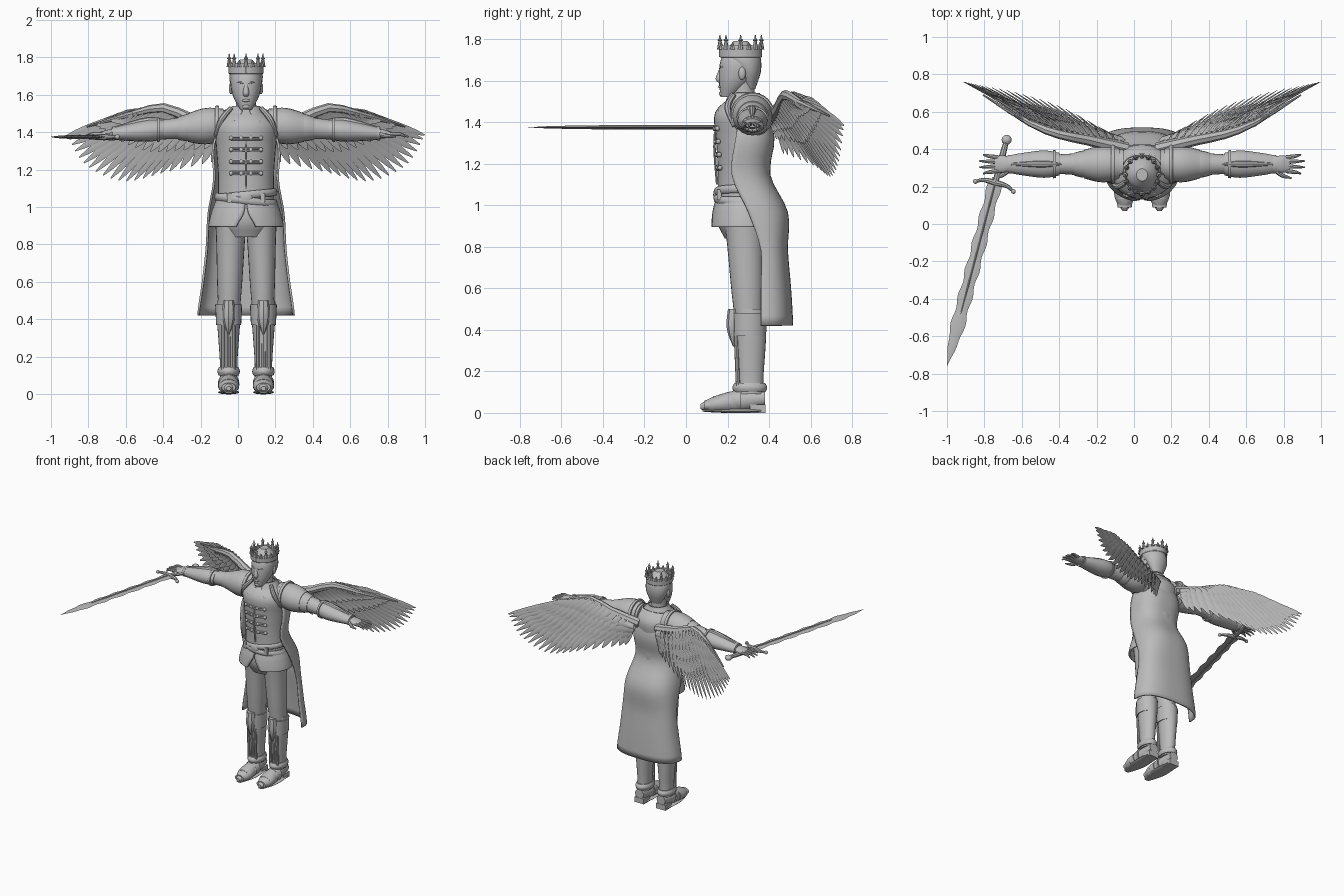
import bpy, bmesh
from math import sin, cos, pi, radians, copysign
from mathutils import Vector, Matrix

if "Cube" in bpy.data.objects:
    bpy.data.objects.remove(bpy.data.objects["Cube"])

# Shared placement of the figure
AXIS_X, BODY_Y, HEAD_Y, LEG_X = 0.043, 0.28, 0.263, 0.093
UP = Vector((0, 0, 1))

grey = bpy.data.materials.new("stone_grey")
grey.use_nodes = True
grey.diffuse_color = (0.5, 0.5, 0.5, 1)
grey.node_tree.nodes["Principled BSDF"].inputs["Base Color"].default_value = grey.diffuse_color


def emit(name, bm, pair=False, thickness=0):
    """Turn a bmesh into one object, or into a mirrored left and right pair."""
    bmesh.ops.recalc_face_normals(bm, faces=bm.faces)
    for side in (1, -1) if pair else (1,):
        mesh = bpy.data.meshes.new(name)
        bm.to_mesh(mesh)
        mesh.transform(Matrix.Translation((AXIS_X, 0, 0)) @ Matrix.Diagonal((side, 1, 1, 1)))
        if side < 0:
            mesh.flip_normals()
        mesh.materials.append(grey)
        mesh.shade_smooth()
        mesh.set_sharp_from_angle(angle=radians(40))
        prefix = ("left_" if side > 0 else "right_") if pair else ""
        ob = bpy.data.objects.new(prefix + name, mesh)
        bpy.context.collection.objects.link(ob)
        if thickness:
            solid = ob.modifiers.new("thickness", "SOLIDIFY")
            solid.thickness, solid.offset = thickness, 0
    bm.free()


def part(name, builder, *args, pair=False, thickness=0, **options):
    bm = bmesh.new()
    builder(bm, *args, **options)
    emit(name, bm, pair, thickness)


def curve(keys, t):
    """Smooth curve through evenly spaced numbers or vectors."""
    last = len(keys) - 1
    i = min(int(t * last), last - 1)
    f = t * last - i
    a, b, c, d = keys[max(i - 1, 0)], keys[i], keys[i + 1], keys[min(i + 2, last)]
    return b + ((c - a) + ((a * 2 - b * 5 + c * 4 - d) + ((b - c) * 3 + d - a) * f) * f) * f * 0.5


def skin(bm, rings, closed=True, caps=True, loop=False):
    rows = [[bm.verts.new(p) for p in ring] for ring in rings]
    count = len(rows[0])
    for a, b in zip(rows, rows[1:] + rows[:1] if loop else rows[1:]):
        for i in range(count if closed else count - 1):
            j = (i + 1) % count
            bm.faces.new((a[i], a[j], b[j], b[i]))
    if caps:
        bm.faces.new(rows[0])
        bm.faces.new(rows[-1])


def limb(bm, keys, radii, flat=(1, 1), sides=24, steps=12, level=True):
    """Round body along a curve; level sections stay square to the main axis."""
    keys = [Vector(k) for k in keys]
    main = keys[-1] - keys[0]
    dominant = max(range(3), key=lambda i: abs(main[i]))
    rings = []
    for s in range(steps + 1):
        t = s / steps
        along = Vector([float(i == dominant) for i in range(3)])
        if not level:
            along = (curve(keys, min(t + 0.01, 1)) - curve(keys, max(t - 0.01, 0))).normalized()
        u = along.cross(Vector((0, 1, 0)) if dominant == 2 else UP).normalized()
        v = along.cross(u) * curve(flat, t)
        angles = [2 * pi * k / sides for k in range(sides)]
        rings.append([curve(keys, t) + (u * cos(a) + v * sin(a)) * curve(radii, t) for a in angles])
    skin(bm, rings)


def cord(bm, keys, *radii):
    limb(bm, keys, radii if len(radii) > 1 else radii * 2, sides=8, steps=8, level=False)


def ring(bm, centre, width, depth, size, tilt=0):
    """Level hoop, optionally tilted sideways."""
    hoop = []
    for i in range(40):
        c, s = cos(pi * i / 20), sin(pi * i / 20)
        hoop.append([])
        for k in range(8):
            out, rise = size * cos(pi * k / 4) / 2, size * sin(pi * k / 4)
            hoop[-1].append(Vector(centre) + Vector(((width + out) * c, (depth + out) * s, tilt * c + rise)))
    skin(bm, hoop, caps=False, loop=True)


def sheet(bm, top, bottom, centres, widths, depths, gaps, power=1, steps=24):
    """Open wrap round the body, with an opening at the front given in degrees."""
    rows = []
    for s in range(steps + 1):
        t = s / steps
        gap = curve(gaps, t)
        rows.append([])
        for i in range(steps * 2 + 1):
            a = radians(gap + (180 - gap) * i / steps)
            x, y = [copysign(abs(q) ** power, q) for q in (sin(a), -cos(a))]
            rows[-1].append((x * curve(widths, t), curve(centres, t) + y * curve(depths, t), top + (bottom - top) * t))
    skin(bm, rows, closed=False, caps=False)


def ball(bm, centre, *size):
    size = size if len(size) == 3 else size * 3
    bmesh.ops.create_uvsphere(bm, u_segments=12, v_segments=8, radius=1,
                              matrix=Matrix.Translation(centre) @ Matrix.Diagonal((*size, 1)))


def box(bm, centre, *size):
    bmesh.ops.create_cube(bm, size=1, matrix=Matrix.Translation(centre) @ Matrix.Diagonal((*size, 1)))


def leaf(bm, root, tip, normal, width, thickness, steps=8, twist=0, bow=0):
    """Flat blade with a diamond section; width is a rule along its length."""
    side = (tip - root).cross(normal).normalized()
    rise = side.cross(tip - root).normalized()
    side, rise = side * cos(twist) + rise * sin(twist), rise * cos(twist) - side * sin(twist)
    rings = []
    for s in range(steps + 1):
        t = s / steps
        centre = root.lerp(tip, t) + rise * bow * sin(pi * t)
        across, over = side * width(t), rise * thickness * min(1, width(t) / width(0.5) + 0.1)
        rings.append([centre + across, centre + over, centre - across, centre - over])
    skin(bm, rings)


def column(x, y, low, high):
    return [(x, y, low), (x, y, high)]


def arm(x, forward=0, lift=0):
    """Point on the arm line, which sinks slightly towards the hand."""
    return Vector((x, 0.32 - forward, 1.45 - 0.08 * x + lift))


# Head, face and hair
part("neck", limb, column(0, 0.275, 1.45, 1.6), (0.075, 0.056, 0.055))
part("head", limb, [(0, 0.2, 1.52), (0, 0.24, 1.6), (0, HEAD_Y, 1.7), (0, HEAD_Y, 1.78)],
     (0.03, 0.072, 0.082, 0.035), flat=(1.1, 1.15, 1.2))
part("hair", limb, [(0, 0.31, 1.56), (0, 0.3, 1.64), (0, 0.27, 1.72), (0, HEAD_Y, 1.79)],
     (0.04, 0.08, 0.086, 0.03), flat=(0.6, 0.75, 1, 1.1))
part("nose", limb, [(0, 0.165, 1.59), (0, 0.163, 1.61), (0, 0.17, 1.66)], (0.01, 0.017, 0.009), flat=(1, 1.2, 1))
bm = bmesh.new()
ball(bm, (0, 0.165, 1.57), 0.023, 0.01, 0.008)
ball(bm, (0, 0.175, 1.537), 0.022, 0.016, 0.014)
emit("lips_and_chin", bm)
bm = bmesh.new()
ball(bm, (0.032, 0.18, 1.645), 0.015, 0.01, 0.007)
ball(bm, (0.08, 0.27, 1.635), 0.012, 0.018, 0.032)
cord(bm, [(0.01, 0.166, 1.66), (0.035, 0.17, 1.667), (0.06, 0.2, 1.66)], 0.006, 0.003)
emit("eye_brow_and_ear", bm, pair=True)

# Crown: rimmed band with tall and short points
part("crown_band", sheet, 1.765, 1.715, (HEAD_Y, HEAD_Y), (0.09, 0.09), (0.1, 0.1), (0, 0), thickness=0.008)
bm = bmesh.new()
for z in (1.72, 1.76):
    ring(bm, (0, HEAD_Y, z), 0.09, 0.1, 0.008)
for i in range(16):
    x, y = 0.09 * cos(pi * i / 8), HEAD_Y + 0.1 * sin(pi * i / 8)
    tall = i % 2 == 0
    cord(bm, column(x, y, 1.75, 1.82 if tall else 1.785), 0.014, 0.008, 0.002)
    if tall:
        ball(bm, (x, y, 1.795), 0.012, 0.012, 0.006)
emit("crown_points", bm)

# Jacket, collar and cord closures
part("jacket", limb, column(0, BODY_Y, 0.84, 1.53), (0.11, 0.155, 0.15, 0.15, 0.16, 0.165, 0.065),
     flat=(0.85, 0.85), sides=32, steps=24)
part("collar", sheet, 1.54, 1.49, (BODY_Y, BODY_Y), (0.07, 0.1), (0.07, 0.09), (14, 14), thickness=0.01)
bm = bmesh.new()
for row in range(4):
    z = 1.18 + 0.063 * row
    y = 0.148 - 0.004 * row
    for offset in (-0.006, 0.006):
        cord(bm, [(-0.08, y + 0.02, z + offset), (0, y, z + offset), (0.08, y + 0.02, z + offset)], 0.006)
    for x in (-0.08, -0.025, 0.025, 0.08):
        ball(bm, (x, y + abs(x) / 5, z), 0.012)
cord(bm, [(0, 0.15, 1.1), (0, 0.139, 1.34), (0, 0.2, 1.5)], 0.006)
emit("cord_closures", bm)
part("chest_stud", ball, (0.065, 0.17, 1.45), 0.016, pair=True)
part("lapel", cord, [(0.08, 0.23, 1.53), (0.13, 0.2, 1.47), (0.165, 0.23, 1.38)], 0.012, 0.016, 0.008, pair=True)

# Crossed belts, buckle and split jacket skirt
bm = bmesh.new()
ring(bm, (0, BODY_Y, 1.065), 0.158, 0.136, 0.02, tilt=0.015)
ring(bm, (0, BODY_Y, 1.035), 0.16, 0.138, 0.02, tilt=-0.02)
emit("belts", bm)
bm = bmesh.new()
ball(bm, (0, 0.143, 1.05), 0.036, 0.012, 0.032)
for side in (-1, 1):
    box(bm, (side * 0.09, 0.16, 1.05), 0.025, 0.02, 0.05)
emit("buckle", bm)
part("jacket_skirt", sheet, 1.04, 0.895, (BODY_Y, BODY_Y), (0.157, 0.18, 0.196), (0.13, 0.147, 0.156), (1, 4, 15),
     thickness=0.012)

# Cape wrapped round the back
part("cape", sheet, 1.51, 0.42, (0.27, 0.24, 0.22, 0.3, 0.36, 0.36, 0.36), (0.11, 0.175, 0.17, 0.2, 0.21, 0.23, 0.255),
     (0.1, 0.18, 0.18, 0.185, 0.125, 0.14, 0.15), (90, 90), power=0.75, thickness=0.012)

# Legs, boots and plated shoes
part("trouser_leg", limb, [(0.08, BODY_Y, 0.94), (0.09, 0.3, 0.48)], (0.085, 0.076, 0.068, 0.06),
     flat=(1.15, 1.15), pair=True)
part("boot", limb, column(LEG_X, 0.31, 0.09, 0.5), (0.047, 0.047, 0.055, 0.064, 0.063), flat=(1.35, 1.3, 1.1), pair=True)
bm = bmesh.new()
limb(bm, column(LEG_X, 0.305, 0.37, 0.48), (0.067, 0.072), flat=(1.2, 1.15))
limb(bm, column(LEG_X, 0.307, 0.1, 0.145), (0.054, 0.06, 0.052), flat=(1.4, 1.4))
cord(bm, column(LEG_X, 0.23, 0.32, 0.5), 0.004, 0.034, 0.028)
for x in (-0.03, 0, 0.03):
    cord(bm, [(LEG_X + x, 0.24, 0.37), (LEG_X + x, 0.25, 0.13)], 0.01)
emit("greave", bm, pair=True)
part("shoe", limb, [(LEG_X, 0.07, 0.03), (LEG_X, 0.2, 0.05), (LEG_X, 0.38, 0.07)], (0.012, 0.055, 0.047, 0.036),
     flat=(1, 0.75, 1.1, 1), pair=True)
bm = bmesh.new()
for i in range(4):
    y, z, height = 0.11 + 0.045 * i, 0.036 + 0.008 * i, 0.65 + 0.1 * i
    wide = 0.044 if i == 0 else 0.057
    limb(bm, [(LEG_X, y - 0.022, z), (LEG_X, y + 0.02, z)], (wide * 0.85, wide), flat=(height, height), steps=2)
emit("shoe_plates", bm, pair=True)
bm = bmesh.new()
limb(bm, [(LEG_X, 0.08, 0.01), (LEG_X, 0.36, 0.01)], (0.02, 0.055, 0.045), flat=(0.2, 0.2))
box(bm, (LEG_X, 0.345, 0.02), 0.08, 0.075, 0.04)
emit("sole_and_heel", bm, pair=True)

# Arms, shoulder plates and bracers
part("sleeve", limb, [arm(0.1), arm(0.5)], (0.08, 0.072, 0.056, 0.05), pair=True)
bm = bmesh.new()
limb(bm, [arm(0.12), arm(0.31)], (0.085, 0.097, 0.076))
limb(bm, [arm(0.27), arm(0.365)], (0.076, 0.072, 0.06))
limb(bm, [arm(0.145), arm(0.165)], (0.102, 0.106, 0.102))
emit("shoulder_plate", bm, pair=True)
bm = bmesh.new()
limb(bm, [arm(0.44), arm(0.72)], (0.06, 0.073, 0.06, 0.045), flat=(0.85, 0.7), sides=16)
cord(bm, [arm(0.43, lift=0.05), arm(0.53, lift=0.055), arm(0.7, lift=0.03)], 0.004, 0.018, 0.008)
limb(bm, [arm(0.46), arm(0.475)], (0.073, 0.076), flat=(0.85, 0.85))
limb(bm, [arm(0.7), arm(0.715)], (0.05, 0.05), flat=(0.75, 0.75))
emit("bracer", bm, pair=True)

# Hands with spread fingers
bm = bmesh.new()
limb(bm, [arm(0.69), arm(0.79)], (0.032, 0.046, 0.04), flat=(0.7, 0.3))
for finger in (-1.5, -0.5, 0.5, 1.5):
    spread = finger * 0.024
    tip = 0.872 - 0.01 * finger ** 2
    cord(bm, [arm(0.77, spread), arm(0.82, spread * 1.2, 0.006), arm(tip, spread * 1.4, -0.006)], 0.012, 0.01, 0.004)
cord(bm, [arm(0.71, 0.025), arm(0.75, 0.06, -0.01), arm(0.8, 0.075, -0.01)], 0.016, 0.012, 0.004)
emit("hand", bm, pair=True)

# Wings: overlapping feather rows fanned from a bent leading edge
roots = [Vector(p) for p in ((0.6, 0.54, 1.5), (0.44, 0.48, 1.53), (0.29, 0.45, 1.47), (0.12, 0.42, 1.41))]
tips = [Vector(p) for p in ((0.955, 0.76, 1.385), (0.86, 0.74, 1.23), (0.66, 0.7, 1.14), (0.42, 0.62, 1.19), (0.15, 0.47, 1.25))]
normal = (roots[0] - roots[-1]).cross(tips[2] - roots[1]).normalized()
bm = bmesh.new()
for count, reach, lift in ((22, 1, 0), (20, 0.72, 0.012), (18, 0.5, 0.022), (16, 0.3, 0.028),
                           (18, 0.55, -0.012), (16, 0.32, -0.018)):
    for i in range(count):
        t = i / (count - 1)
        root = curve(roots, t) + normal * lift
        tip = root.lerp(curve(tips, t) + normal * lift, reach)
        leaf(bm, root, tip, normal, lambda s: 0.025 * sin(pi * (0.1 + 0.89 * s)) ** 0.6, 0.005, twist=0.3, bow=0.012)
emit("wing_feathers", bm, pair=True)
part("wing_arm", cord, [(0.08, 0.4, 1.41), roots[2], roots[1], roots[0], (0.85, 0.69, 1.43)],
     0.035, 0.03, 0.026, 0.018, 0.004, pair=True)

# Sword lying flat in the right hand
pommel, point = Vector((-0.724, 0.45, 1.375)), Vector((-1.043, -0.76, 1.375))
guard = pommel.lerp(point, 0.19)
forward = (point - pommel).normalized()
across = forward.cross(UP)
bm = bmesh.new()
leaf(bm, guard, point, UP, lambda t: (0.036 + 0.005 * sin(43 * t)) * min(1, 5.5 * (1 - t) + 0.02), 0.008, steps=48)
leaf(bm, guard, guard.lerp(point, 0.8), UP, lambda t: 0.011 * min(1, 5 * (1 - t) + 0.1), 0.011)
emit("sword_blade", bm)
bm = bmesh.new()
cord(bm, [pommel, guard], 0.013, 0.018, 0.015)
ball(bm, pommel, 0.027, 0.027, 0.02)
for side in (-1, 1):
    end = guard + across * side * 0.105 + forward * 0.02
    cord(bm, [guard, guard + across * side * 0.06, end], 0.017, 0.012, 0.007)
    ball(bm, end, 0.013)
emit("sword_hilt", bm)
